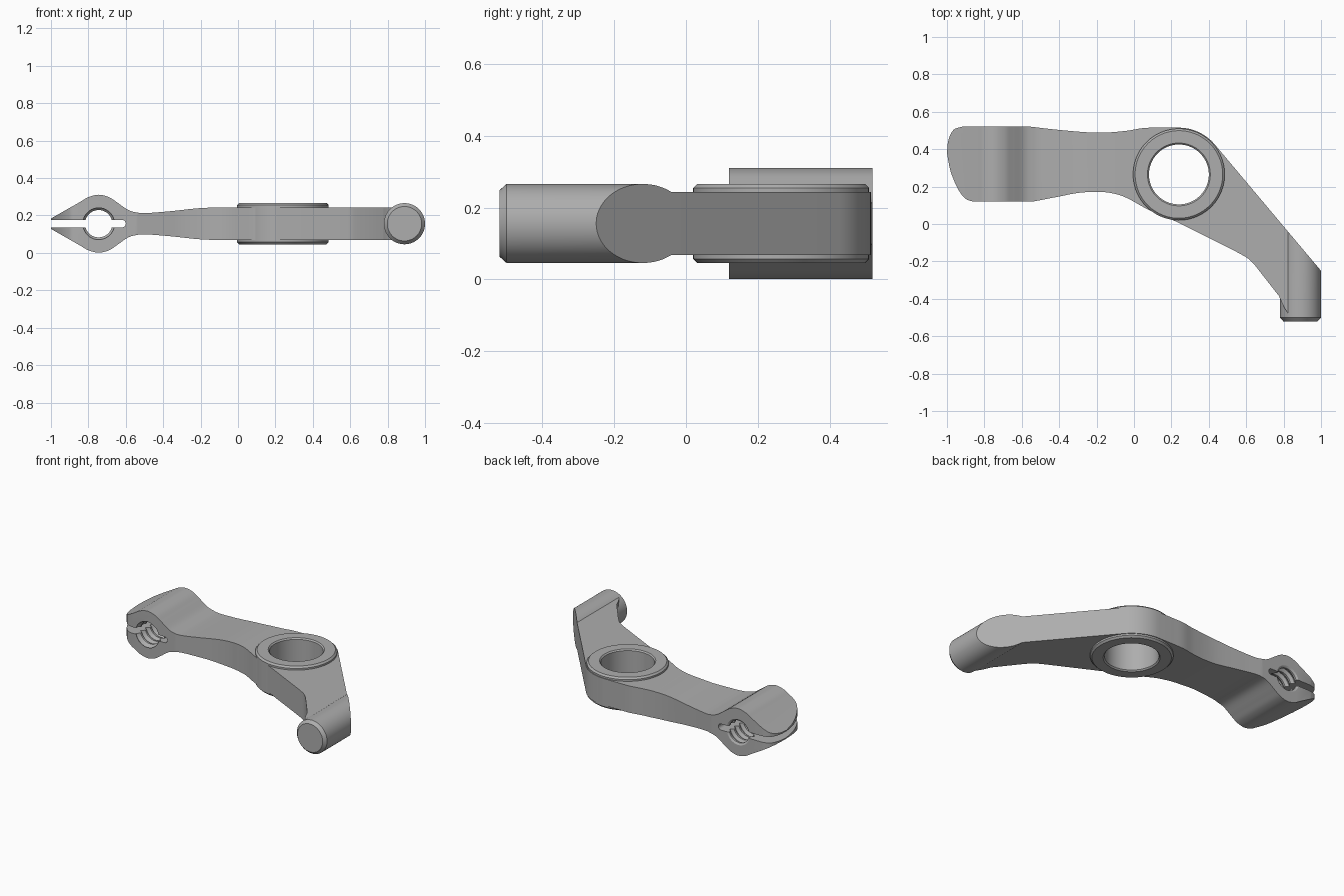
import bpy, bmesh
from math import sin, cos, pi, radians
from mathutils import Vector, Matrix

if "Cube" in bpy.data.objects:
    bpy.data.objects.remove(bpy.data.objects["Cube"], do_unlink=True)

MID = 0.156                      # height of the symmetry plane
PIVOT = Vector((0.24, 0.265, MID))
TIP_X = 0.89

steel = bpy.data.materials.new("plain grey steel")
steel.use_nodes = True
GREY = (0.42, 0.42, 0.42, 1)
steel.diffuse_color = GREY
steel.node_tree.nodes["Principled BSDF"].inputs["Base Color"].default_value = GREY


def finish(name, bm):
    bmesh.ops.recalc_face_normals(bm, faces=bm.faces)
    mesh = bpy.data.meshes.new(name)
    bm.to_mesh(mesh)
    bm.free()
    mesh.materials.append(steel)
    obj = bpy.data.objects.new(name, mesh)
    bpy.context.collection.objects.link(obj)
    return obj


def prism(name, points, axis, start, end):
    """Extrude a closed 2D outline along z (plan) or y (elevation)."""
    bm = bmesh.new()
    place = (lambda p: (p[0], p[1], start)) if axis == "z" else (lambda p: (p[0], start, p[1]))
    face = bm.faces.new([bm.verts.new(place(p)) for p in points])
    out = bmesh.ops.extrude_face_region(bm, geom=[face])
    shift = Vector((0, 0, end - start)) if axis == "z" else Vector((0, end - start, 0))
    bmesh.ops.translate(bm, vec=shift, verts=[v for v in out["geom"] if isinstance(v, bmesh.types.BMVert)])
    return finish(name, bm)


def lathe(name, profile, centre, axis="z", steps=72):
    """Turn a closed (radius, distance) profile about an axis."""
    bm = bmesh.new()
    verts = [bm.verts.new((r, 0, d)) for r, d in profile]
    edges = [bm.edges.new((verts[i - 1], verts[i])) for i in range(len(verts))]
    bmesh.ops.spin(bm, geom=verts + edges, cent=(0, 0, 0), axis=(0, 0, 1),
                   angle=2 * pi, steps=steps, use_merge=True)
    bmesh.ops.remove_doubles(bm, verts=bm.verts, dist=1e-5)
    loose = [e for e in bm.edges if not e.link_faces]
    bmesh.ops.delete(bm, geom=loose, context="EDGES")
    if axis == "y":
        bm.transform(Matrix.Rotation(radians(-90), 4, "X"))
    bm.transform(Matrix.Translation(centre))
    return finish(name, bm)


def curve(points, n=6):
    """Smooth run through the points."""
    p = [Vector(q) for q in points]
    p = [2 * p[0] - p[1]] + p + [2 * p[-1] - p[-2]]
    out = []
    for a, b, c, d in zip(p, p[1:], p[2:], p[3:]):
        for i in range(n):
            t = i / n
            out.append(0.5 * (2 * b + (c - a) * t + (2 * a - 5 * b + 4 * c - d) * t * t
                              + (3 * b - a - 3 * c + d) * t ** 3))
    return out + [p[-2]]


def arc(cx, cy, r, a0, a1, n=12):
    return [Vector((cx + r * cos(radians(a0 + (a1 - a0) * i / n)),
                    cy + r * sin(radians(a0 + (a1 - a0) * i / n)))) for i in range(n + 1)]


def boolean(obj, cutter, operation):
    mod = obj.modifiers.new(operation, "BOOLEAN")
    mod.operation, mod.solver, mod.object = operation, "EXACT", cutter
    bpy.context.view_layer.objects.active = obj
    bpy.ops.object.modifier_apply(modifier=mod.name)
    bpy.data.objects.remove(cutter, do_unlink=True)


def smooth(obj, angle=28):
    bpy.ops.object.select_all(action="DESELECT")
    obj.select_set(True)
    bpy.context.view_layer.objects.active = obj
    bpy.ops.object.shade_smooth_by_angle(angle=radians(angle))


# Arm: plan outline, clockwise from the clamp nose
plan = curve([(-1, 0.38), (-0.992, 0.45), (-0.965, 0.503), (-0.92, 0.52)])
plan += curve([(-0.55, 0.52), (-0.4, 0.503), (-0.2, 0.488), (-0.05, 0.497), (0.05, 0.513), (0.14, 0.515)])
plan += arc(PIVOT.x, PIVOT.y, 0.25, 90, 40)
plan += [Vector((TIP_X, -0.12)), Vector((TIP_X, -0.48))]
plan += curve([(0.825, -0.48), (0.8, -0.44), (0.775, -0.385)])
plan += curve([(0.65, -0.225), (0.61, -0.185), (0.55, -0.15)])
plan += curve([(0.22, 0.015), (0.08, 0.075), (-0.04, 0.14), (-0.12, 0.165), (-0.2, 0.172),
               (-0.3, 0.166), (-0.4, 0.147), (-0.54, 0.12)])
plan += curve([(-0.86, 0.12), (-0.9, 0.135), (-0.94, 0.185), (-0.98, 0.28), (-1, 0.38)])[:-1]
arm = prism("rocker_arm", plan, "z", -0.1, 0.45)

# Arm: thickness seen from the front, mirrored about the middle plane
half = [Vector((-1.01, 0.022))]
half += curve([(-0.84, 0.119), (-0.8, 0.142), (-0.745, 0.155), (-0.69, 0.142), (-0.645, 0.113),
               (-0.59, 0.075), (-0.545, 0.061), (-0.49, 0.057), (-0.35, 0.068),
               (-0.22, 0.082), (-0.1, 0.088)])
half += [Vector((1.05, 0.088))]
side = [(p.x, MID + p.y) for p in half] + [(p.x, MID - p.y) for p in reversed(half)]
boolean(arm, prism("arm_thickness", side, "y", -0.8, 0.8), "INTERSECT")

# Clamp: slot with a round end, then the threaded hole
slot = [(-1.1, MID - 0.02)] + arc(-0.62, MID, 0.02, -90, 90) + [(-1.1, MID + 0.02)]
boolean(arm, prism("slot_cutter", slot, "y", 0, 0.7), "DIFFERENCE")
pitch = 0.05
thread = [(0, 0.05), (0.073, 0.05)]
for k in range(1, 10):
    y = 0.05 + k * pitch
    thread += [(0.073, y), (0.073, y + 0.012), (0.092, y + 0.025), (0.092, y + 0.03)]
thread += [(0.073, 0.6), (0, 0.6)]
del thread[1]
thread.insert(1, (0.073, 0.05))
boolean(arm, lathe("thread_cutter", thread, (-0.745, 0, MID), "y", 40), "DIFFERENCE")

# Opening in the arm for the pivot boss
boolean(arm, lathe("boss_cutter", [(0, -0.3), (0.2, -0.3), (0.2, 0.3), (0, 0.3)], PIVOT), "DIFFERENCE")
smooth(arm)

# Pivot boss: bored ring with chamfered rims
rim = [(0.16, 0.102), (0.168, 0.11), (0.234, 0.11), (0.245, 0.099)]
boss = lathe("pivot_boss", rim + [(r, -z) for r, z in reversed(rim)], PIVOT, steps=96)
smooth(boss)

# Round tip: chamfered bar, trimmed along the slanted back of the arm
bar = [(0, -0.52), (0.092, -0.52), (0.11, -0.5), (0.11, 0.1), (0, 0.1)]
tip = lathe("round_tip", bar, (TIP_X, 0, MID), "y")
trim = [(0.431, 0.425), (1.1, -0.369), (1.1, -0.7), (0.431, -0.7)]
boolean(tip, prism("tip_trim", trim, "z", -0.2, 0.5), "INTERSECT")
smooth(tip)
